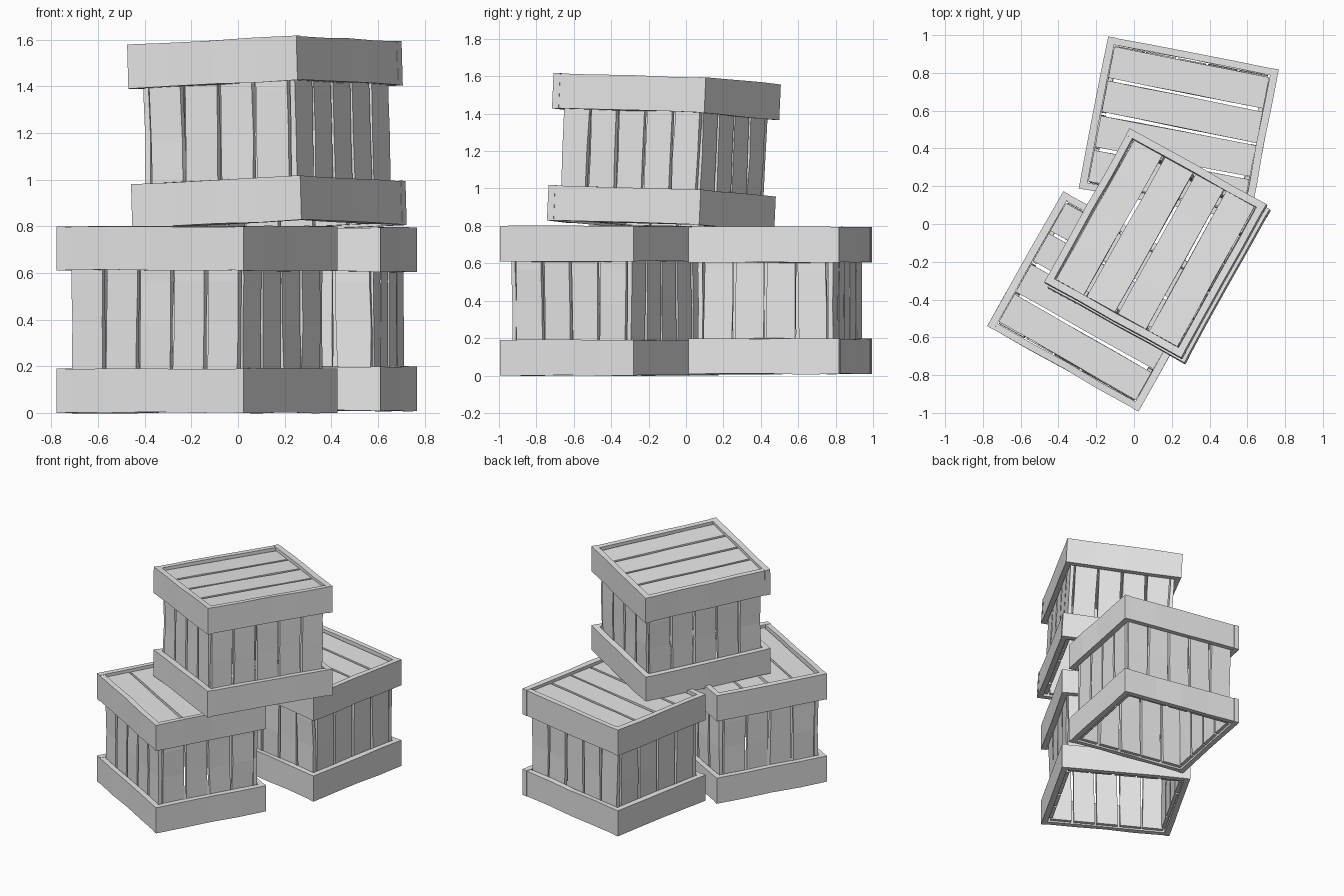
import bpy, bmesh, math, random
from mathutils import Matrix, Vector

cube = bpy.data.objects.get("Cube")
if cube:
    bpy.data.objects.remove(cube, do_unlink=True)

rng = random.Random(4)
HX, HY = 0.46, 0.41        # half length and half width of a crate
BAND, BAND_H = 0.04, 0.19  # rim board thickness and height
SLAT = 0.025               # plank thickness
INSET = 0.043              # slats sit just inside the rim boards
GAP = 0.017
STATIONS = 5

wood = bpy.data.materials.new("plain grey wood")
wood.use_nodes = True
GREY = (0.8, 0.8, 0.8, 1)
wood.diffuse_color = GREY
wood.node_tree.nodes["Principled BSDF"].inputs["Base Color"].default_value = GREY


def add_board(bm, start, end, side, width, thick, wobble=0.0, lean=0.0):
    """Slightly warped plank from start to end; side is its width direction."""
    start, end, side = Vector(start), Vector(end), Vector(side)
    normal = (end - start).normalized().cross(side)
    rings = []
    for i in range(STATIONS):
        t = i / (STATIONS - 1)
        inner = 0 < i < STATIONS - 1
        mid = start.lerp(end, t) + side * lean * (t - 0.5)
        if inner:
            mid += normal * rng.uniform(-wobble, wobble)
        ring = []
        for a, b in ((-1, -1), (1, -1), (1, 1), (-1, 1)):
            nudge = rng.uniform(-wobble, wobble) if inner else 0
            ring.append(bm.verts.new(mid + side * (a * width / 2 + nudge) + normal * b * thick / 2))
        rings.append(ring)
    for r, s in zip(rings, rings[1:]):
        for k in range(4):
            n = (k + 1) % 4
            bm.faces.new((r[k], r[n], s[n], s[k]))
    bm.faces.new(rings[0][::-1])
    bm.faces.new(rings[-1])


def finish(bm, name, matrix):
    bmesh.ops.recalc_face_normals(bm, faces=bm.faces)
    mesh = bpy.data.meshes.new(name)
    bm.to_mesh(mesh)
    bm.free()
    mesh.materials.append(wood)
    obj = bpy.data.objects.new(name, mesh)
    obj.matrix_world = matrix
    bpy.context.collection.objects.link(obj)


def build_band(name, z, matrix):
    """Four rim boards; the short-side boards cap the ends of the long ones."""
    bm = bmesh.new()
    up = (0, 0, 1)
    for s in (-1, 1):
        x, y = s * (HX - BAND / 2), s * (HY - BAND / 2)
        add_board(bm, (x, -HY, z), (x, HY, z), up, BAND_H, BAND, 0.003)
        e = HX - BAND
        add_board(bm, (-e, y, z), (e, y, z), up, BAND_H - 0.004, BAND - 0.003, 0.003)
    finish(bm, name, matrix)


def build_sides(name, height, matrix):
    """Upright slats, five on each long side and four on each short side."""
    bm = bmesh.new()
    low, high = 0.012, height - 0.05
    span_x, span_y = HX - INSET, HY - INSET - SLAT
    for s in (-1, 1):
        for count, span, along in ((5, span_x, "x"), (4, span_y, "y")):
            pitch = 2 * span / count
            for i in range(count):
                c = -span + pitch * (i + 0.5)
                lean = rng.uniform(-0.012, 0.012)
                if along == "x":
                    p, side = (c, s * (HY - INSET - SLAT / 2)), (1, 0, 0)
                else:
                    p, side = (s * (HX - INSET - SLAT / 2), c), (0, 1, 0)
                add_board(bm, (*p, low), (*p, high), side, pitch - GAP, SLAT, 0.003, lean)
    finish(bm, name, matrix)


def build_lid(name, height, matrix):
    """Four lid planks lying lengthwise, sunk a little below the rim."""
    bm = bmesh.new()
    span, z, e = HY - BAND, height - 0.033, HX - BAND - 0.002
    pitch = 2 * span / 4
    for i in range(4):
        y = -span + pitch * (i + 0.5)
        add_board(bm, (-e, y, z), (e, y, z), (0, 1, 0), pitch - GAP, SLAT, 0.002,
                  rng.uniform(-0.006, 0.006))
    finish(bm, name, matrix)


def build_crate(label, base, turn, up=(0, 0, 1), height=0.8, scale=1.0):
    tilt = Vector((0, 0, 1)).rotation_difference(Vector(up)).to_matrix().to_4x4()
    size = Matrix.Diagonal((scale, scale, 1, 1))
    matrix = Matrix.Translation(base) @ tilt @ Matrix.Rotation(math.radians(turn), 4, "Z") @ size
    build_band(label + "_lower_band", BAND_H / 2, matrix)
    build_band(label + "_upper_band", height - BAND_H / 2, matrix)
    build_sides(label + "_side_slats", height, matrix)
    build_lid(label + "_lid_planks", height, matrix)


build_crate("front_crate", (-0.175, -0.41, 0), -29.5)
build_crate("back_crate", (0.237, 0.503, 0.008), -11, height=0.787)
build_crate("stacked_crate", (0.135, -0.136, 0.798), 61, (-0.028, 0.045, 1), 0.79, 1.012)
